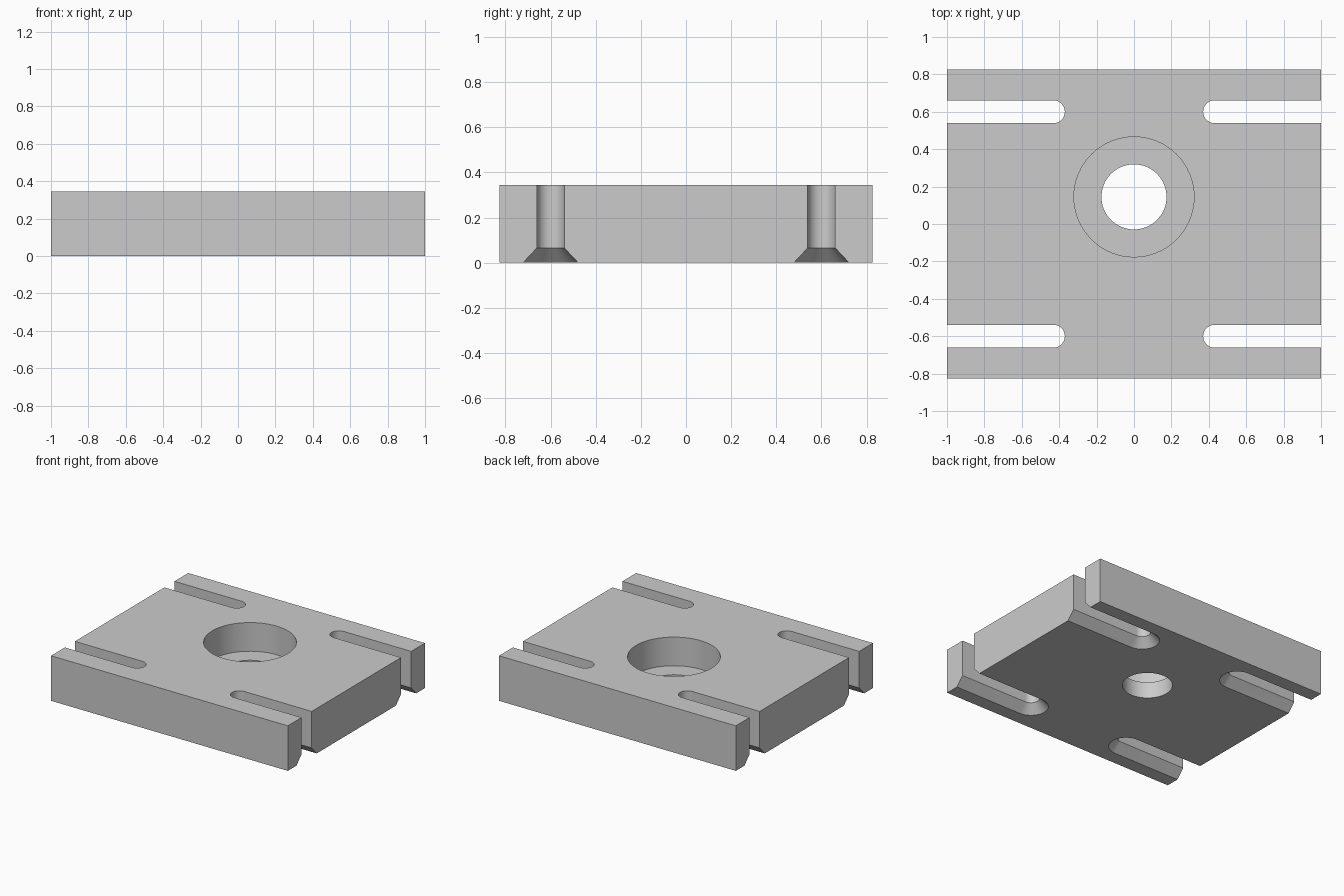
import bpy
import bmesh
from math import cos, sin, pi, radians

cube = bpy.data.objects.get("Cube")
if cube:
    bpy.data.objects.remove(cube)

HEIGHT = 0.344
OVER = 0.05          # how far cutters reach past the plate

steel = bpy.data.materials.new("plain_grey")
steel.use_nodes = True
grey = (0.6, 0.6, 0.6, 1)
steel.diffuse_color = grey
steel.node_tree.nodes["Principled BSDF"].inputs["Base Color"].default_value = grey


def loft(name, rings):
    """Closed solid through a stack of matching outlines."""
    bm = bmesh.new()
    loops = [[bm.verts.new(p) for p in ring] for ring in rings]
    n = len(loops[0])
    for low, high in zip(loops, loops[1:]):
        for i in range(n):
            j = (i + 1) % n
            bm.faces.new((low[i], low[j], high[j], high[i]))
    bm.faces.new(loops[0][::-1])
    bm.faces.new(loops[-1])
    bmesh.ops.recalc_face_normals(bm, faces=bm.faces)
    mesh = bpy.data.meshes.new(name)
    bm.to_mesh(mesh)
    bm.free()
    mesh.materials.append(steel)
    obj = bpy.data.objects.new(name, mesh)
    bpy.context.collection.objects.link(obj)
    return obj


def circle(x, y, z, r, n=64):
    return [(x + r * cos(2 * pi * i / n), y + r * sin(2 * pi * i / n), z) for i in range(n)]


def slot_outline(side, y, z, r, n=24):
    """Round inner end, open past the plate's side."""
    arc = [pi / 2 + pi * i / n for i in range(n + 1)]
    pts = [(0.431 + r * cos(a), y + r * sin(a)) for a in arc]
    pts += [(1 + OVER, y - r), (1 + OVER, y + r)]
    return [(side * px, py, z) for px, py in pts]


# Base plate
plate = loft("clamp_plate", [
    [(x, y, z) for x, y in ((-1, -0.827), (1, -0.827), (1, 0.827), (-1, 0.827))]
    for z in (0, HEIGHT)])

# Central through hole and counterbore
cutters = [
    loft("hole_cutter", [circle(0, 0.145, z, 0.174) for z in (-OVER, HEIGHT + OVER)]),
    loft("counterbore_cutter", [circle(0, 0.145, z, 0.321) for z in (0.125, HEIGHT + OVER)]),
]

# Four side slots, flared at the underside
for side in (-1, 1):
    for y in (-0.6, 0.6):
        levels = ((-OVER, 0.122 + OVER * 0.94), (0.065, 0.061), (HEIGHT + OVER, 0.061))
        cutters.append(loft("slot_cutter", [slot_outline(side, y, z, r) for z, r in levels]))

# Cut and apply
bpy.ops.object.select_all(action="DESELECT")
bpy.context.view_layer.objects.active = plate
plate.select_set(True)
for cutter in cutters:
    cutter.hide_render = True
    mod = plate.modifiers.new("cut", "BOOLEAN")
    mod.operation = "DIFFERENCE"
    mod.solver = "EXACT"
    mod.object = cutter
    bpy.ops.object.modifier_apply(modifier=mod.name)
for cutter in cutters:
    bpy.data.objects.remove(cutter)

bpy.ops.object.shade_smooth_by_angle(angle=radians(30))
